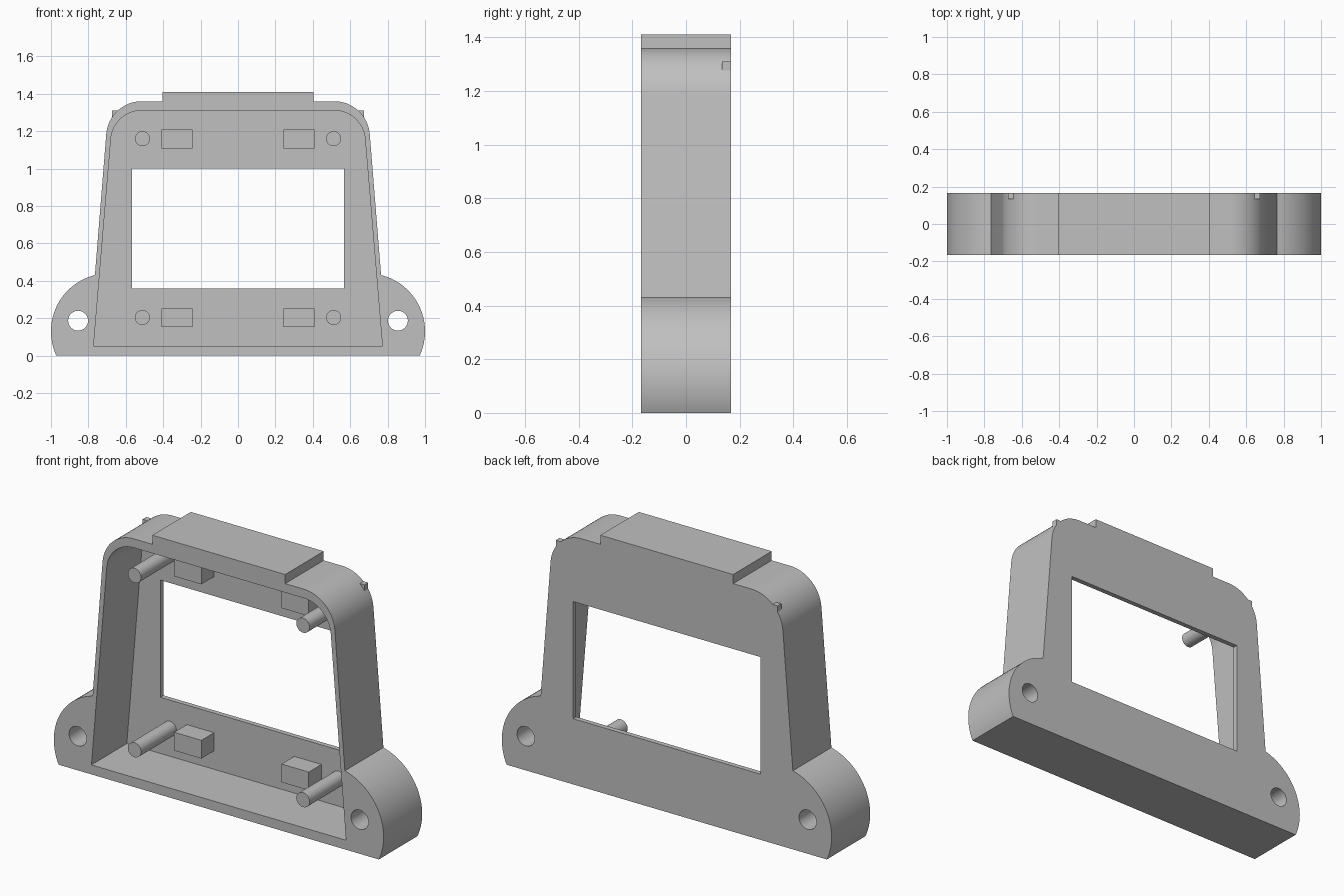
import bpy, bmesh, math
from mathutils import Matrix

old = bpy.data.objects.get("Cube")
if old:
    bpy.data.objects.remove(old, do_unlink=True)

FRONT, BACK = -0.167, 0.167
FLOOR = 0.14                      # inner face of the back plate

grey = bpy.data.materials.new("plain grey")
grey.use_nodes = True
colour = (0.53, 0.53, 0.53, 1)
grey.diffuse_color = colour
grey.node_tree.nodes["Principled BSDF"].inputs["Base Color"].default_value = colour


def arc(cx, cz, r, start, end, n):
    angles = [math.radians(start + (end - start) * i / n) for i in range(n + 1)]
    return [(cx + r * math.cos(a), cz + r * math.sin(a)) for a in angles]


def mirrored(half):
    return half + [(-x, z) for x, z in reversed(half)]


def prism(name, points, y0, y1):
    """Extrude an x-z outline from y0 to y1."""
    bm = bmesh.new()
    face = bm.faces.new([bm.verts.new((x, y0, z)) for x, z in points])
    ext = bmesh.ops.extrude_face_region(bm, geom=[face])
    moved = [v for v in ext["geom"] if isinstance(v, bmesh.types.BMVert)]
    bmesh.ops.translate(bm, verts=moved, vec=(0, y1 - y0, 0))
    bmesh.ops.recalc_face_normals(bm, faces=bm.faces)
    mesh = bpy.data.meshes.new(name)
    bm.to_mesh(mesh)
    bm.free()
    mesh.materials.append(grey)
    obj = bpy.data.objects.new(name, mesh)
    bpy.context.collection.objects.link(obj)
    return obj


def rectangle(x0, x1, z0, z1):
    return [(x0, z0), (x1, z0), (x1, z1), (x0, z1)]


def circle(x, z, r, n=40):
    return arc(x, z, r, 0, 360, n)[:-1]


def activate(obj):
    bpy.ops.object.select_all(action='DESELECT')
    obj.select_set(True)
    bpy.context.view_layer.objects.active = obj


def cut(target, cutter):
    cutter.hide_render = True
    mod = target.modifiers.new("cut", 'BOOLEAN')
    mod.operation = 'DIFFERENCE'
    mod.solver = 'EXACT'
    mod.object = cutter
    activate(target)
    bpy.ops.object.modifier_apply(modifier=mod.name)
    bpy.data.objects.remove(cutter, do_unlink=True)


def smooth(obj):
    activate(obj)
    bpy.ops.object.shade_smooth_by_angle(angle=math.radians(30))


# Housing: top tab, rounded shoulders, sloping sides and mounting ears
outline = [(0.403, 1.41), (0.403, 1.36)]
outline += arc(0.515, 1.17, 0.19, 90, 4.6, 20)
outline += arc(0.69, 0.13, 0.31, 76, -24.8, 28)[:-1] + [(0.971, 0)]
housing = prism("housing", mirrored(outline), FRONT, BACK)

# Cavity open to the front, leaving thin walls and a back plate
cavity = arc(0.515, 1.146, 0.165, 90, 4.6, 20) + [(0.772, 0.052)]
cut(housing, prism("cavity_cutter", mirrored(cavity), FRONT - 0.1, FLOOR))

# Display window and ear screw holes
cut(housing, prism("window_cutter", rectangle(-0.568, 0.568, 0.36, 1.002), 0, BACK + 0.1))
for side in (-1, 1):
    cut(housing, prism("hole_cutter", circle(side * 0.855, 0.187, 0.053),
                       FRONT - 0.1, BACK + 0.1))
smooth(housing)

# Pegs, support blocks and outer clips on each side
for side, word in ((-1, "right"), (1, "left")):
    for level, peg_z, block_z in (("lower", 0.204, 0.153), ("upper", 1.16, 1.108)):
        peg = prism(f"{level}_{word}_peg", circle(side * 0.511, peg_z, 0.04, 32),
                    FRONT, FLOOR + 0.01)
        smooth(peg)
        xs = sorted((side * 0.243, side * 0.408))
        prism(f"{level}_{word}_block", rectangle(*xs, block_z, block_z + 0.1),
              0.03, FLOOR + 0.01)
    xs = sorted((side * 0.63, side * 0.673))
    prism(f"{word}_clip", rectangle(*xs, 1.275, 1.31), 0.135, BACK)
